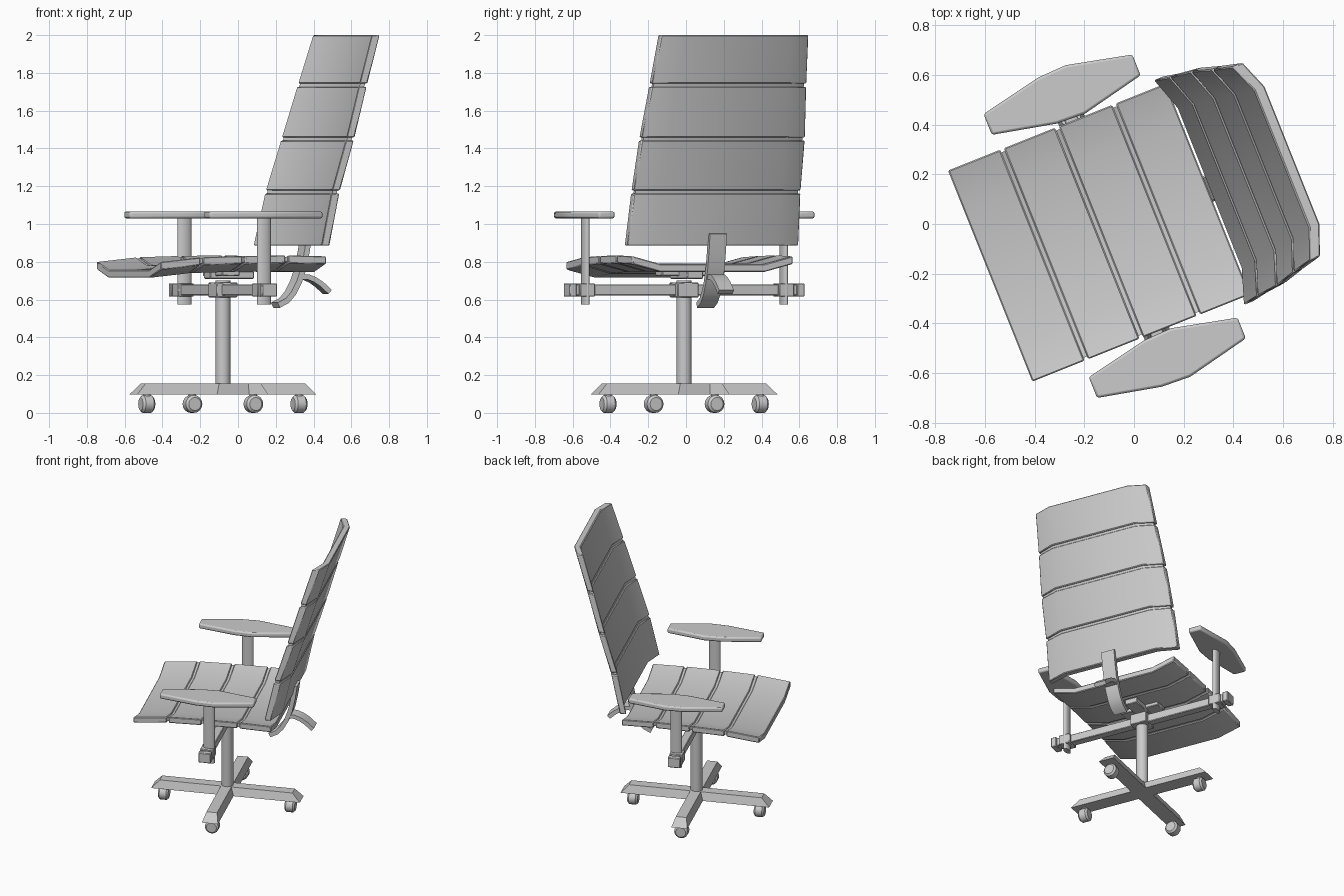
import bpy, bmesh, math
from mathutils import Matrix, Vector

if "Cube" in bpy.data.objects:
    bpy.data.objects.remove(bpy.data.objects["Cube"])

# Chair is built facing -x locally (u = backward, v = sideways), then turned into place
M = Matrix.Translation((-0.08, -0.01, 0)) @ Matrix.Rotation(math.radians(21.8), 4, 'Z')


def finish(name, bm, bevel=0.0, seg=1):
    bmesh.ops.recalc_face_normals(bm, faces=bm.faces)
    me = bpy.data.meshes.new(name)
    bm.to_mesh(me)
    bm.free()
    ob = bpy.data.objects.new(name, me)
    bpy.context.collection.objects.link(ob)
    ob.matrix_world = M
    if bevel:
        b = ob.modifiers.new("bevel", 'BEVEL')
        b.width, b.segments, b.limit_method = bevel, seg, 'ANGLE'
        b.angle_limit = math.radians(40)
    bpy.context.view_layer.objects.active = ob
    ob.select_set(True)
    bpy.ops.object.shade_smooth_by_angle(angle=math.radians(32))
    ob.select_set(False)
    return ob


def box(name, u, v, z, bevel=0.004):
    bm = bmesh.new()
    bmesh.ops.create_cube(bm, size=1)
    for w in bm.verts:
        w.co = [(a + b) / 2 + c * (b - a) for (a, b), c in zip((u, v, z), w.co)]
    return finish(name, bm, bevel)


def cylinder(name, loc, ru, rv, depth, rot=None, seg=24, bevel=0.0):
    bm = bmesh.new()
    bmesh.ops.create_cone(bm, cap_ends=True, segments=seg, radius1=1, radius2=1, depth=depth)
    m = Matrix.Translation(loc) @ (rot or Matrix()) @ Matrix.Diagonal((ru, rv, 1, 1))
    bmesh.ops.transform(bm, matrix=m, verts=bm.verts)
    return finish(name, bm, bevel)


def loft(bm, rings, cap=True):
    rs = [[bm.verts.new(p) for p in r] for r in rings]
    n = len(rs[0])
    for a, b in zip(rs, rs[1:]):
        for i in range(n):
            bm.faces.new((a[i], a[(i + 1) % n], b[(i + 1) % n], b[i]))
    for r in (rs[0], rs[-1]):          # end caps as a strip of quads
        for i in range(n // 2 - 1):
            bm.faces.new((r[i], r[i + 1], r[n - 2 - i], r[n - 1 - i]))


def section(row, d, sag, bend, k0, k1, t, trim=0.0):
    """Dished cross-section: flat middle, wings bent up at both sides."""
    u, z, w = row
    st = [(-w + trim, 0), (-bend * w, 1), (bend * w, 1), (w - trim, 0)]
    pt = lambda v, s, k: Vector((u, v, z)) + d * (s * sag + k * t)
    return [pt(v, s, k0) for v, s in st] + [pt(v, s, k1) for v, s in reversed(st)]


def slatted(name, rows, d, sag, bend, t, gap):
    """Row of padded panels with a thin recessed strip in every joint."""
    rows = [Vector(r) for r in rows]
    n = len(rows) - 1
    for i in range(n):
        a, b = rows[i], rows[i + 1]
        step = (b - a) * gap / (b - a).xy.length
        p = a + step * (i > 0)
        q = b - step * (i < n - 1)
        bm = bmesh.new()
        loft(bm, [section(r, d, sag, bend, 0, 1, t) for r in (p, q)])
        finish(f"{name}_panel_{i + 1}", bm, 0.005)
        if i < n - 1:
            bm = bmesh.new()
            loft(bm, [section(r, d, sag, bend, .2, .8, t, .012) for r in (b - 2 * step, b + 2 * step)])
            finish(f"{name}_joint_{i + 1}", bm)


# Seat and backrest
slatted("seat", [(-.537, .80, .457), (-.303, .825, .457), (-.065, .832, .457),
                 (.182, .835, .457), (.406, .83, .457)],
        Vector((0, 0, -1)), .043, .64, .042, .008)
slatted("backrest", [(.367, .885, .487), (.43, 1.17, .475), (.517, 1.45, .465),
                     (.60, 1.735, .44), (.68, 2.0, .42)],
        Vector((1, 0, 0)), .047, .71, .045, .009)


# Curved flat brackets behind the seat
def strap(name, path, hw, t):
    pts = [Vector(p) for p in path]
    bm = bmesh.new()
    rings = []
    for i, p in enumerate(pts):
        d = (pts[min(i + 1, len(pts) - 1)] - pts[max(i - 1, 0)]).normalized()
        n = Vector((-d.y, d.x)) * t / 2
        a, b = p + n, p - n
        rings.append([(a.x, -hw, a.y), (a.x, hw, a.y), (b.x, hw, b.y), (b.x, -hw, b.y)])
    loft(bm, rings)
    finish(name, bm)


strap("back_support", [(.475, .95), (.462, .86), (.442, .765), (.415, .69),
                       (.385, .635), (.35, .595), (.30, .57)], .048, .03)
strap("back_lever", [(.42, .72), (.47, .72), (.51, .705), (.55, .68), (.595, .64)], .042, .028)

# Column, hub and mechanism under the seat
cylinder("column", (0, 0, .41), .04, .04, .58)
box("hub", (-.06, .06), (-.06, .06), (.612, .69))
box("tilt_mechanism", (-.09, .16), (-.045, .045), (.71, .75))
box("seat_mount", (-.06, .04), (-.14, .14), (.725, .752))

# Armrest carrier and arms
box("arm_crossbar", (-.028, .028), (-.65, .65), (.622, .68))
for side, s in (("left", 1), ("right", -1)):
    box(f"crossbar_end_{side}", (-.042, .042), sorted((s * .63, s * .67)), (.615, .686))
    box(f"arm_clamp_{side}", (-.045, .045), sorted((s * .525, s * .61)), (.615, .686))
    cylinder(f"arm_post_{side}", (.008, s * .566, .805), .039, .019, .46)
    outline = [(-.32, -.045), (-.06, -.1), (.06, -.105), (.325, -.045),
               (.325, .045), (.06, .105), (-.06, .1), (-.32, .045)]
    bm = bmesh.new()
    loft(bm, [[(u, s * .57 + v * s, z) for u, v in outline] for z in (1.03, 1.066)])
    finish(f"arm_pad_{side}", bm, .01, 2)

# Four-armed base with casters
for k in range(4):
    R = Matrix.Rotation(k * math.pi / 2, 4, 'Z')
    bm = bmesh.new()
    rings = [[(0, -w, z), (L, -w, z), (L, w, z), (0, w, z)]
             for z, w, L in ((.098, .055, .51), (.155, .036, .455))]
    loft(bm, rings)
    bmesh.ops.transform(bm, matrix=R, verts=bm.verts)
    finish(f"base_arm_{k + 1}", bm)
    axle = R @ Matrix.Rotation(math.pi / 2, 4, 'Y')
    cylinder(f"caster_{k + 1}", R @ Vector((.434, 0, .047)), .047, .047, .07, axle, 16, .012)
    cylinder(f"caster_stem_{k + 1}", R @ Vector((.434, 0, .08)), .02, .02, .05, None, 12)
